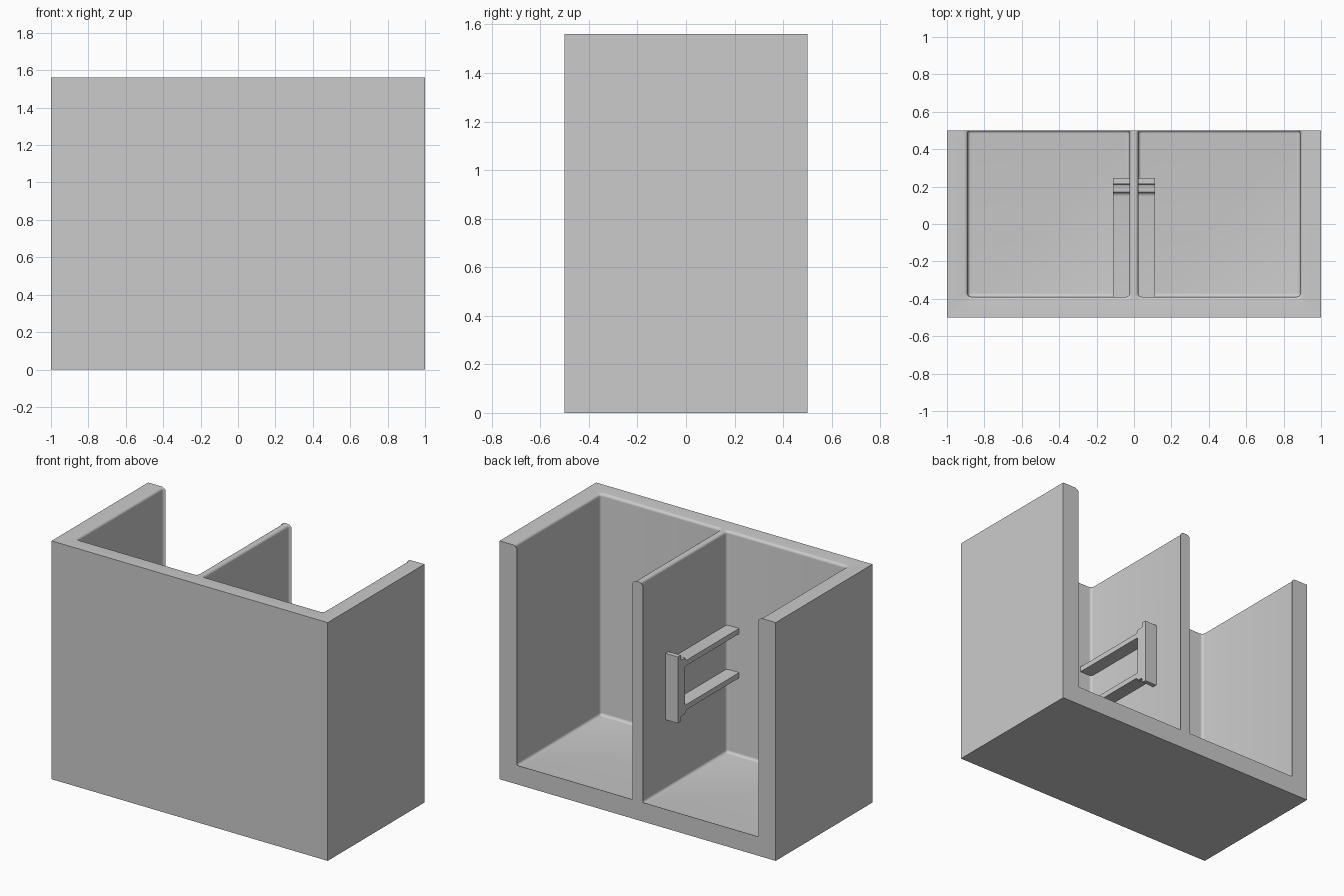
import bpy, bmesh, math

cube = bpy.data.objects.get("Cube")
if cube:
    bpy.data.objects.remove(cube, do_unlink=True)

HALF_X, HALF_Y, TOP = 1.0, 0.5, 1.56
WALL, R, DIVIDER = 0.111, 0.018, 0.023
GREY = (0.6, 0.6, 0.6, 1)

mat = bpy.data.materials.new("plain_grey")
mat.use_nodes = True
mat.diffuse_color = GREY
mat.node_tree.nodes["Principled BSDF"].inputs["Base Color"].default_value = GREY


def finish(name, bm):
    bmesh.ops.recalc_face_normals(bm, faces=bm.faces)
    mesh = bpy.data.meshes.new(name)
    bm.to_mesh(mesh)
    bm.free()
    obj = bpy.data.objects.new(name, mesh)
    bpy.context.collection.objects.link(obj)
    mesh.materials.append(mat)
    return obj


def select_only(obj):
    bpy.ops.object.select_all(action='DESELECT')
    obj.select_set(True)
    bpy.context.view_layer.objects.active = obj


def pocket(name, x0, x1, y0, y1):
    """Rounded compartment: filleted floor and corners, flared rim."""
    steps = 6
    quarter = [i / steps * math.pi / 2 for i in range(steps + 1)]
    levels = [(max(R * math.sin(t), 0.0008), WALL + R - R * math.cos(t)) for t in quarter]
    levels += [(2 * R - R * math.cos(t), TOP - R + R * math.sin(t)) for t in quarter]
    levels.append((2 * R, TOP + 0.1))
    corners = [(x1 - R, y1 - R), (x0 + R, y1 - R), (x0 + R, y0 + R), (x1 - R, y0 + R)]
    bm = bmesh.new()
    rings = []
    for rad, z in levels:
        rings.append([bm.verts.new((cx + rad * math.cos(t + k * math.pi / 2),
                                    cy + rad * math.sin(t + k * math.pi / 2), z))
                      for k, (cx, cy) in enumerate(corners) for t in quarter])
    n = len(rings[0])
    for a, b in zip(rings, rings[1:]):
        for i in range(n):
            j = (i + 1) % n
            bm.faces.new((a[i], a[j], b[j], b[i]))
    bm.faces.new(rings[0])
    bm.faces.new(rings[-1])
    return finish(name, bm)


# Outer block
bm = bmesh.new()
bmesh.ops.create_cube(bm, size=1)
for v in bm.verts:
    v.co = (v.co.x * 2 * HALF_X, v.co.y * 2 * HALF_Y, (v.co.z + 0.5) * TOP)
case = finish("open_case", bm)

# Two compartments open at the top and back
inner, outer = DIVIDER, HALF_X - WALL
for name, x0, x1 in (("left_pocket", inner, outer), ("right_pocket", -outer, -inner)):
    cutter = pocket(name, x0, x1, WALL - HALF_Y, HALF_Y + 0.0005)
    cutter.hide_render = True
    select_only(case)
    mod = case.modifiers.new("cut", 'BOOLEAN')
    mod.operation, mod.solver, mod.object = 'DIFFERENCE', 'EXACT', cutter
    bpy.ops.object.modifier_apply(modifier=mod.name)
    bpy.data.objects.remove(cutter, do_unlink=True)

# Bracket through the divider: end plate with two shelves, mirrored about mid height
MID, HALF_W, FAR = 0.783, 0.113, -0.4
upper = [(0.245, 0.217), (0.215, 0.217), (0.215, 0.196), (0.212, 0.187), (0.204, 0.183), (0.17, 0.183)]
upper += [(0.148 + 0.022 * math.cos(t), 0.183 - 0.021 * math.sin(t))
          for t in (math.pi / 8 * i for i in range(1, 5))]
upper += [(FAR, 0.162), (FAR, 0.127), (0.17, 0.127)]
profile = [(y, MID + h) for y, h in upper] + [(y, MID - h) for y, h in reversed(upper)]
bm = bmesh.new()
face = bm.faces.new([bm.verts.new((-HALF_W, y, z)) for y, z in profile])
new = bmesh.ops.extrude_face_region(bm, geom=[face])["geom"]
bmesh.ops.translate(bm, verts=[g for g in new if isinstance(g, bmesh.types.BMVert)],
                    vec=(2 * HALF_W, 0, 0))
bracket = finish("divider_bracket", bm)

for obj in (case, bracket):
    select_only(obj)
    bpy.ops.object.shade_smooth_by_angle(angle=math.radians(30))
